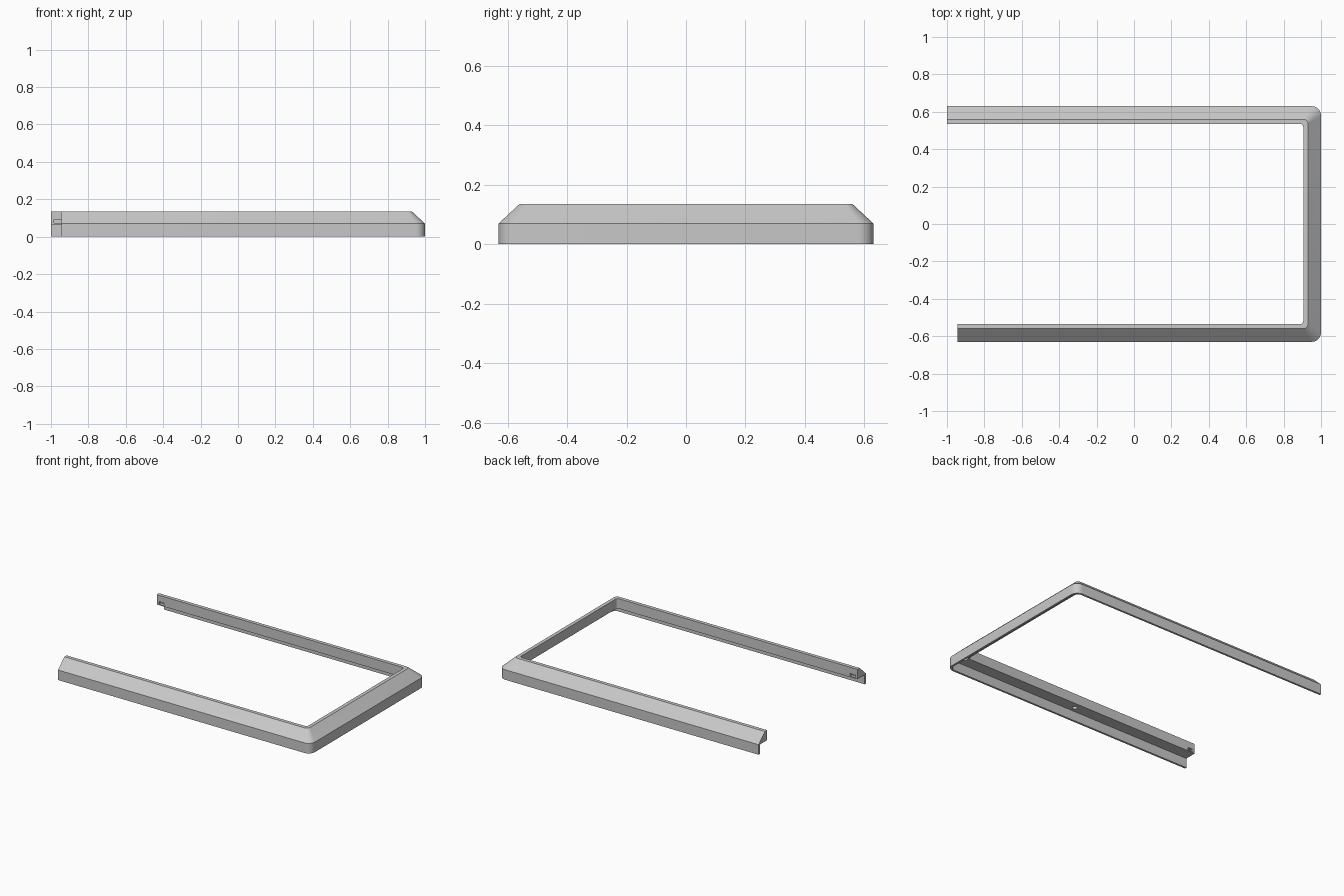
import bpy, bmesh, math
from mathutils import Vector

cube = bpy.data.objects.get("Cube")
if cube:
    bpy.data.objects.remove(cube, do_unlink=True)

HALF_X, HALF_Y = 1.0, 0.63
FRONT_END, BACK_END = -0.945, -1.0
STEPS = 8

grey = bpy.data.materials.new("light grey")
grey.use_nodes = True
colour = (0.58, 0.58, 0.58, 1)
grey.diffuse_color = colour
grey.node_tree.nodes["Principled BSDF"].inputs["Base Color"].default_value = colour

# Cross-section: distance in from the outside, height, corner radius
PROFILE = [(0, 0, 0.05), (0, 0.07, 0.05), (0.07, 0.135, 0.025),
           (0.095, 0.135, 0.018), (0.095, 0.066, 0.018),
           (0.014, 0.066, 0.036), (0.014, 0, 0.036)]


def rail(inset, z, radius):
    """Path of one profile point around the three-sided frame."""
    x, y = HALF_X - inset, HALF_Y - inset
    pts = [Vector((FRONT_END, -y, z))]
    for side, start in ((-1, -90), (1, 0)):
        for i in range(STEPS + 1):
            a = math.radians(start + 90 * i / STEPS)
            pts.append(Vector((x - radius + radius * math.cos(a),
                               side * (y - radius) + radius * math.sin(a), z)))
    pts.append(Vector((BACK_END, y, z)))
    return pts


# Frame: loft the profile along the rails and cap both ends
bm = bmesh.new()
rails = [[bm.verts.new(p) for p in rail(*point)] for point in PROFILE]
for a, b in zip(rails, rails[1:] + rails[:1]):
    for i in range(len(a) - 1):
        bm.faces.new((a[i], a[i + 1], b[i + 1], b[i]))
bm.faces.new([r[0] for r in rails])
bm.faces.new([r[-1] for r in rails])
bmesh.ops.recalc_face_normals(bm, faces=bm.faces)
mesh = bpy.data.meshes.new("trim_frame")
bm.to_mesh(mesh)
bm.free()
frame = bpy.data.objects.new("trim_frame", mesh)
bpy.context.collection.objects.link(frame)
mesh.materials.append(grey)


def cut(cutter):
    """Subtract a helper solid from the frame, then discard it."""
    cutter.hide_render = True
    cutter.data.materials.append(grey)
    bpy.context.view_layer.objects.active = frame
    mod = frame.modifiers.new("cut", "BOOLEAN")
    mod.operation = "DIFFERENCE"
    mod.solver = "EXACT"
    mod.object = cutter
    bpy.ops.object.modifier_apply(modifier=mod.name)
    bpy.data.objects.remove(cutter, do_unlink=True)


for side, end in ((-1, FRONT_END), (1, BACK_END)):
    # Small latch slot in the inner wall near the open end
    bpy.ops.mesh.primitive_cube_add(size=1, location=(end + 0.036, side * 0.535, 0.082))
    slot = bpy.context.object
    slot.scale = (0.04, 0.04, 0.018)
    cut(slot)
    # Peg holes in the underside: mid-arm and at the corner
    for x, y, r in ((0, 0.577, 0.016), (0.922, 0.552, 0.022)):
        bpy.ops.mesh.primitive_cylinder_add(vertices=20, radius=r, depth=0.04,
                                            location=(x, side * y, 0.07))
        cut(bpy.context.object)

# Smooth corners, keep the long edges crisp
bpy.ops.object.select_all(action="DESELECT")
frame.select_set(True)
bpy.context.view_layer.objects.active = frame
bpy.ops.object.shade_smooth_by_angle(angle=math.radians(30))
